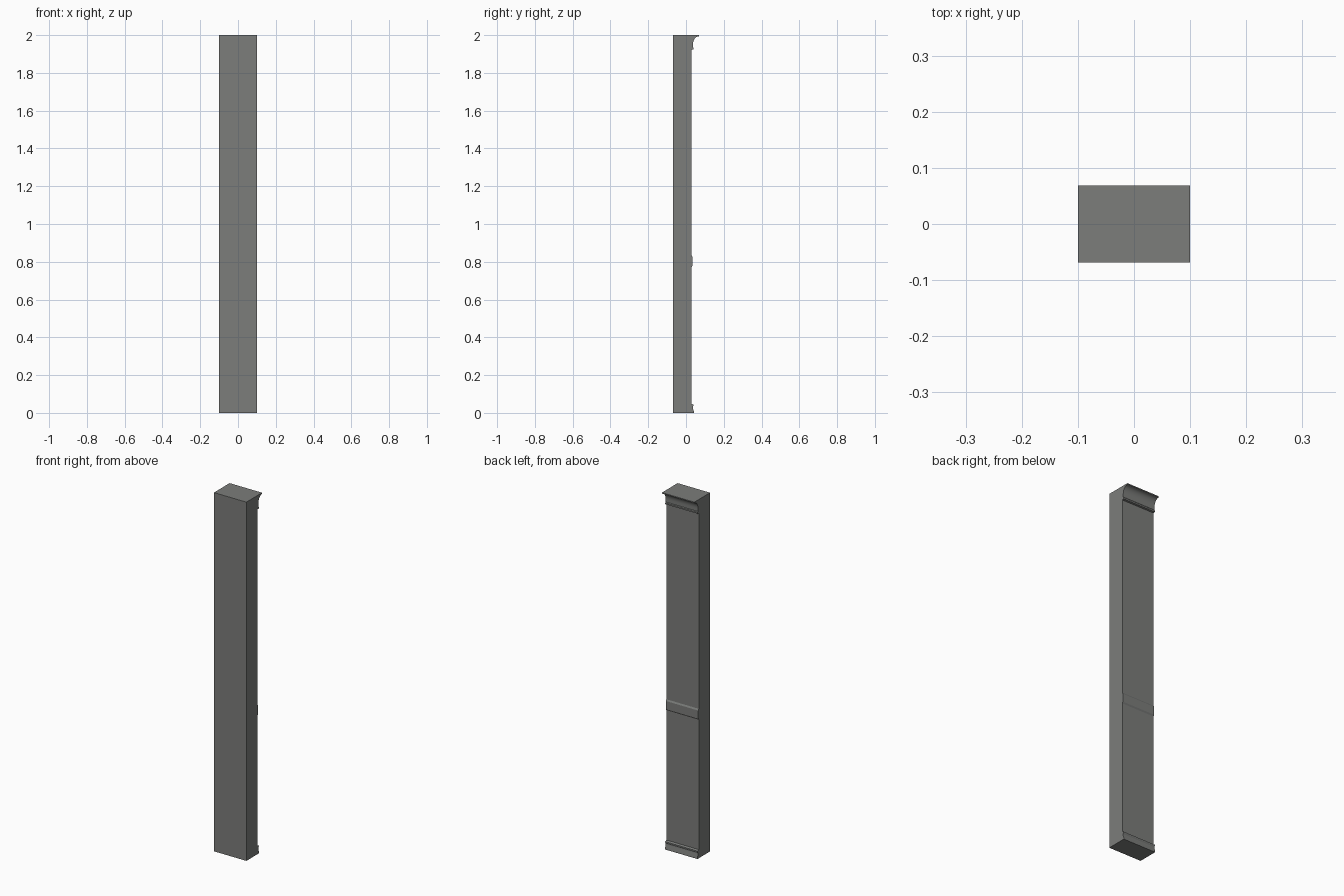
import bpy, bmesh, math

if "Cube" in bpy.data.objects:
    bpy.data.objects.remove(bpy.data.objects["Cube"])

mat = bpy.data.materials.new("dark grey")
mat.diffuse_color = (0.2, 0.205, 0.197, 1)
mat.use_nodes = True
mat.node_tree.nodes["Principled BSDF"].inputs["Base Color"].default_value = mat.diffuse_color

W = 0.1        # half width
BACK = -0.069  # flat face
WALL = 0.03    # panelled face

# side profile (y, z), from the floor up the moulded face
base = [(0.042, 0.0), (0.042, 0.008), (0.036, 0.024), (0.036, 0.031),
        (0.040, 0.038), (0.040, 0.043), (WALL, 0.048)]
rail = [(WALL, 0.772), (0.035, 0.780), (0.035, 0.825), (WALL, 0.833)]
crown = [(WALL, 1.922), (0.040, 1.924), (0.040, 1.932), (0.037, 1.936)]
# cove sweeping outward under the top lip
for i in range(9):
    a = math.radians(90 * i / 8)
    crown.append((0.037 + 0.029 * (1 - math.cos(a)), 1.952 + 0.041 * math.sin(a)))
crown += [(0.069, 1.994), (0.069, 2.0)]
profile = [(BACK, 0.0)] + base + rail + crown + [(BACK, 2.0)]

# extrude the profile across the width
bm = bmesh.new()
face = bm.faces.new([bm.verts.new((-W, y, z)) for y, z in profile])
ext = bmesh.ops.extrude_face_region(bm, geom=[face])
for v in ext["geom"]:
    if isinstance(v, bmesh.types.BMVert):
        v.co.x = W
bmesh.ops.recalc_face_normals(bm, faces=bm.faces[:])
mesh = bpy.data.meshes.new("moulded_wall")
bm.to_mesh(mesh)
bm.free()
mesh.materials.append(mat)
obj = bpy.data.objects.new("moulded_wall", mesh)
bpy.context.collection.objects.link(obj)

# smooth the cove, keep other edges sharp
bpy.context.view_layer.objects.active = obj
obj.select_set(True)
bpy.ops.object.shade_smooth_by_angle(angle=math.radians(25))
